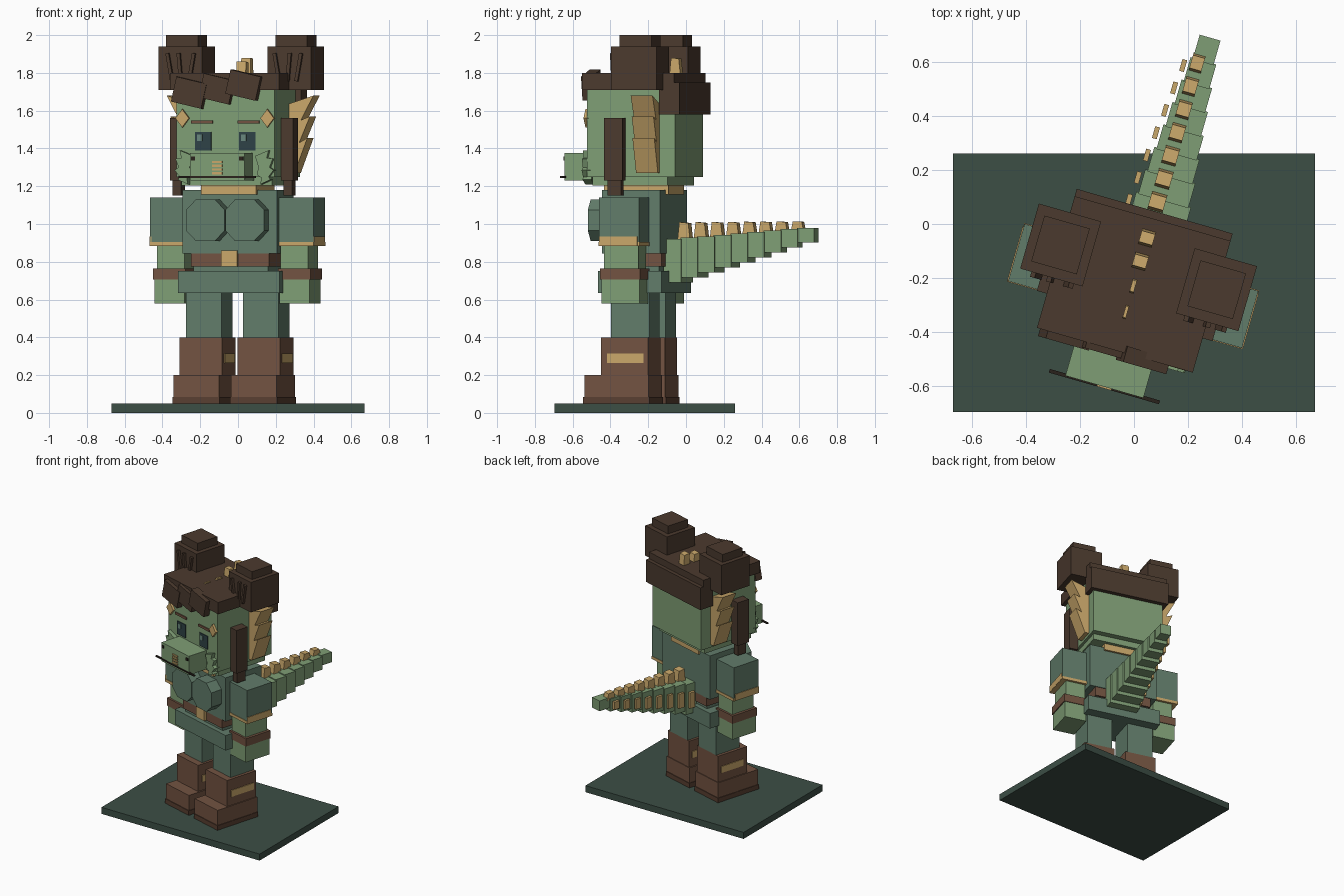
import bpy, bmesh, math
from mathutils import Matrix, Vector

if "Cube" in bpy.data.objects:
    bpy.data.objects.remove(bpy.data.objects["Cube"])

# The figure is turned a little on its square stand
TURN = Matrix.Translation((0, -0.22, 0)) @ Matrix.Rotation(math.radians(-16), 4, 'Z')


def colour(name, r, g, b):
    m = bpy.data.materials.new(name)
    lin = [((c / 255 + 0.055) / 1.055) ** 2.4 for c in (r, g, b)]
    m.diffuse_color = (*lin, 1)
    m.use_nodes = True
    m.node_tree.nodes["Principled BSDF"].inputs["Base Color"].default_value = m.diffuse_color
    return m


SKIN = colour("scale_green", 127, 158, 117)
CLOTH = colour("teal_cloth", 97, 124, 106)
LEATHER = colour("brown_leather", 114, 83, 65)
SOLE = colour("dark_leather", 88, 63, 49)
HAIR = colour("dark_hair", 75, 58, 46)
GOLD = colour("gold", 201, 167, 106)
STAND = colour("stand_green", 60, 78, 69)
EYE = colour("eye_slate", 46, 66, 70)
DARK = colour("near_black", 42, 34, 28)
SHINE = colour("eye_light", 105, 135, 125)


def prism(pts, lo, hi, axis='Y'):
    """Closed profile swept from lo to hi along an axis."""
    place = {'X': lambda a, b, t: (t, a, b), 'Y': lambda a, b, t: (a, t, b)}[axis]
    return [[place(a, b, t) for a, b in pts] for t in (lo, hi)]


def box(x0, x1, y0, y1, z0, z1):
    return prism([(x0, z0), (x1, z0), (x1, z1), (x0, z1)], y0, y1)


def tilted(cx, cz, w, h, deg, y0, y1):
    """Box rolled about the front-back direction."""
    c, s = math.cos(math.radians(deg)), math.sin(math.radians(deg))
    pts = [(cx + a * c - b * s, cz + a * s + b * c)
           for a, b in ((-w/2, -h/2), (w/2, -h/2), (w/2, h/2), (-w/2, h/2))]
    return prism(pts, y0, y1)


def make(name, mat, solids, mirror=False, matrix=TURN):
    bm = bmesh.new()
    for solid in solids:
        for sx in ((1, -1) if mirror else (1,)):
            a, b = [[bm.verts.new((sx * x, y, z)) for x, y, z in ring] for ring in solid]
            bm.faces.new(a)
            bm.faces.new(b)
            n = len(a)
            for i in range(n):
                j = (i + 1) % n
                bm.faces.new((a[i], a[j], b[j], b[i]))
    bmesh.ops.recalc_face_normals(bm, faces=bm.faces)
    me = bpy.data.meshes.new(name)
    bm.to_mesh(me)
    bm.free()
    me.materials.append(mat)
    ob = bpy.data.objects.new(name, me)
    ob.matrix_world = matrix
    bpy.context.collection.objects.link(ob)
    return ob


# Stand
make("stand", STAND, [box(-.67, .67, -.695, .26, 0, .05)], matrix=Matrix())

# Boots and legs
make("soles", SOLE, [box(.028, .288, -.255, .11, .05, .085)], True)
make("boots", LEATHER, [box(.032, .284, -.25, .105, .085, .2),
                        box(.042, .277, -.16, .10, .2, .4)], True)
make("boot_straps", GOLD, [box(.037, .282, -.125, .075, .265, .315)], True)
make("legs", CLOTH, [box(.06, .255, -.11, .10, .4, .66)], True)

# Torso
make("skirt", CLOTH, [box(-.28, .28, -.175, .175, .635, .75)])
make("waist", CLOTH, [box(-.205, .205, -.14, .14, .75, .88)])
make("belt", LEATHER, [box(-.215, .215, -.155, .155, .775, .86)])
make("buckle", GOLD, [box(-.044, .044, -.175, -.15, .775, .86)])
make("chest", CLOTH, [box(-.26, .26, -.16, .16, .845, 1.18)])
k = .055
make("chest_plates", CLOTH, [prism([(k, .91), (.215-k, .91), (.215, .91+k), (.215, 1.13-k),
                                    (.215-k, 1.13), (k, 1.13), (.003, 1.13-k), (.003, .91+k)],
                                   -.25, -.15)], True)
make("collar", GOLD, [box(-.152, .152, -.18, .175, 1.155, 1.205)])

# Arms
make("sleeves", CLOTH, [box(.255, .45, -.12, .10, .905, 1.14)], True)
make("cuffs", GOLD, [box(.252, .452, -.123, .103, .883, .905),
                     box(.44, .454, -.12, .09, .885, .935)], True)
make("forearms", SKIN, [box(.265, .415, -.105, .085, .7, .885)], True)
make("wristbands", LEATHER, [box(.255, .435, -.12, .10, .705, .765)], True)
make("hands", SKIN, [box(.262, .428, -.115, .095, .58, .705)], True)

# Head and muzzle
make("head", SKIN, [box(-.27, .27, -.24, .245, 1.25, 1.76)])
make("jaw", SKIN, [box(-.25, .25, -.215, .20, 1.205, 1.26)])
make("muzzle", SKIN, [box(-.15, .15, -.398, -.2, 1.23, 1.375)])
make("mouth_line", DARK, [box(-.212, .212, -.404, -.39, 1.244, 1.253)])
make("nostrils", DARK, [box(.122, .144, -.404, -.38, 1.337, 1.357)], True)
make("teeth_marks", GOLD, [box(-.028, .028, -.404, -.39, z, z + .012)
                           for z in (1.262, 1.282, 1.302, 1.322)])

# Face details
make("eyes", EYE, [box(.077, .166, -.246, -.23, 1.388, 1.488)], True)
make("eye_lights", SHINE, [box(s + .012, s + .04, -.25, -.24, 1.44, 1.475)
                           for s in (-.166, .077)])
make("brows", LEATHER, [box(.068, .188, -.248, -.23, 1.531, 1.549)], True)
make("brow_gems", GOLD, [prism([(.197, 1.56), (.234, 1.512), (.271, 1.56), (.234, 1.608)],
                               -.258, -.23)], True)
make("cheek_frills", SKIN, [prism([(.17, 1.36), (.245, 1.39), (.235, 1.35), (.268, 1.345),
                                   (.25, 1.30), (.272, 1.285), (.245, 1.25), (.255, 1.235),
                                   (.20, 1.21), (.205, 1.245), (.18, 1.26), (.19, 1.3)],
                                  -.268, -.22)], True)
make("ear_fins", GOLD, [prism([(.25, 1.63), (.404, 1.68), (.335, 1.55), (.385, 1.57),
                               (.325, 1.43), (.37, 1.455), (.30, 1.27), (.25, 1.27)],
                              .04, .16)], True)

# Hair
make("hair_cap", HAIR, [box(-.30, .30, -.257, .25, 1.71, 1.80)])
make("hair_back", HAIR, [box(-.30, .30, .166, .278, 1.58, 1.75)])
make("fringe", HAIR, [tilted(-.19, 1.695, .17, .135, -13, -.285, -.23),
                      tilted(-.04, 1.715, .17, .13, -13, -.28, -.23),
                      tilted(.11, 1.735, .17, .13, -13, -.29, -.23)])
make("side_locks", HAIR, [box(.272, .338, -.125, -.025, 1.23, 1.56),
                          box(.283, .328, -.11, -.035, 1.15, 1.23)], True)
make("buns", HAIR, [box(.18, .42, -.063, .187, 1.71, 1.94),
                    box(.213, .388, -.026, .15, 1.94, 2.0)], True)
make("bun_strands", HAIR, [tilted(.30 + d, 1.83, .018, .15, 5 * t, -.082, -.06)
                           for d, t in ((-.065, 2), (0, -1), (.055, -2))], True)


# Row of crest spikes, each leaning toward the back
def spike(y, z, length, height, half):
    return prism([(y, z), (y + length, z), (y + length * .85, z + height * .95),
                  (y + length * .15, z + height)], -half, half, 'X')


make("head_crest", GOLD, [spike(.145, 1.79, .06, .09, .026), spike(.055, 1.79, .06, .07, .026),
                          spike(-.04, 1.79, .06, .022, .008), spike(-.14, 1.79, .06, .018, .006)])

# Tail: tapering overlapping blocks with top crest and side plates
tail, crest, plates = [], [], []
for i in range(9):
    f = i / 8
    end, half, cx = .24 + .089 * i, .115 - .075 * f, .02
    z0, z1 = .69 + .0265 * i, .92 + .0075 * i
    tail.append(box(cx - half, cx + half, end - .095, end, z0, z1))
    if i < 8:
        crest.append(spike(end - .05, z1 - .01, .07, .10 - .055 * f, .03 - .008 * f))
        w, mid = half + .001, (z0 + z1) / 2
        h = .06 - .035 * f
        plates.append(box(w - .012, w + .006, end - .06, end - .015, mid - h, mid + h))
make("tail", SKIN, tail)
make("tail_crest", GOLD, crest)
make("tail_plates", GOLD, plates, True)
